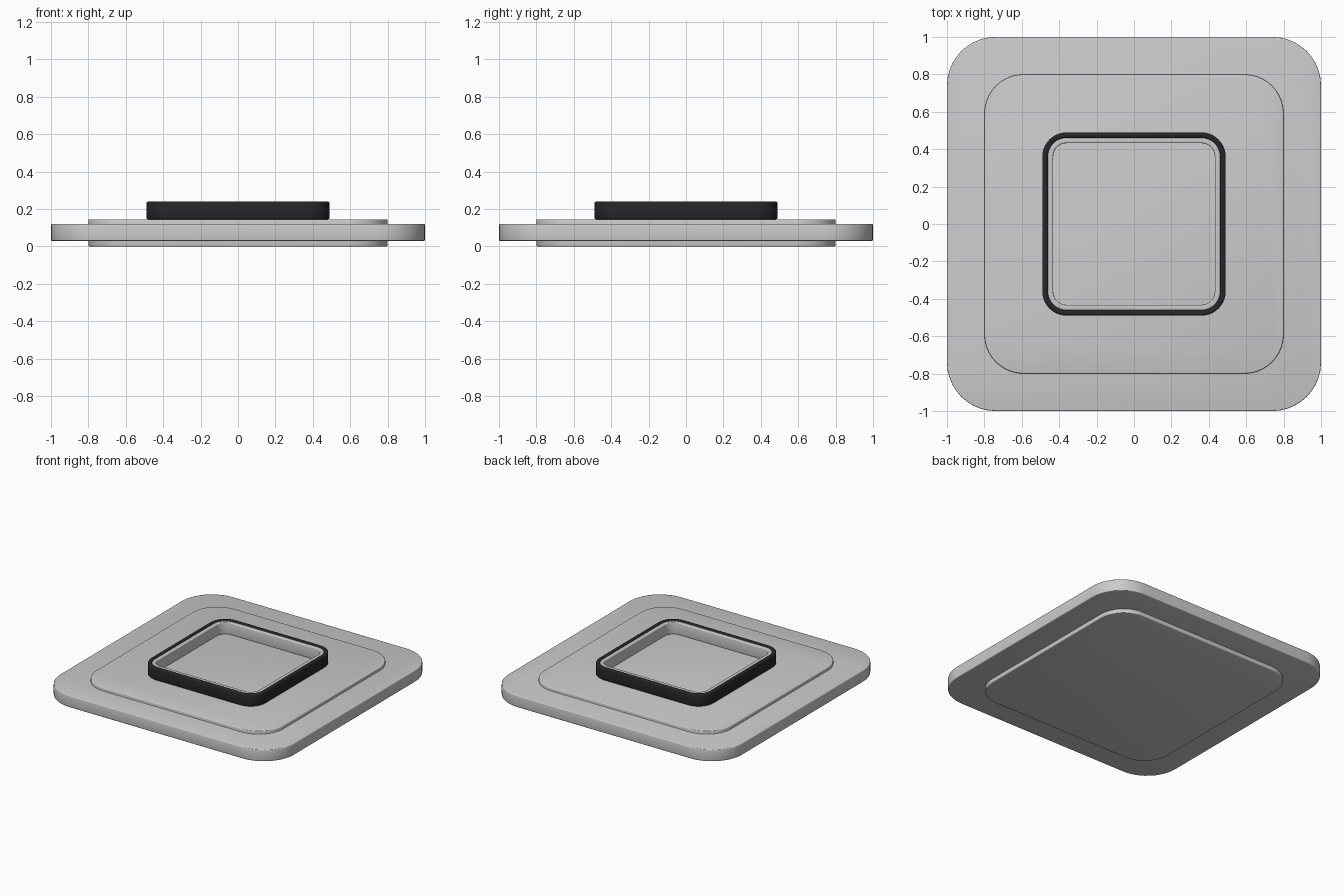
import bpy, bmesh, math

if "Cube" in bpy.data.objects:
    bpy.data.objects.remove(bpy.data.objects["Cube"])

SEG = 10  # segments per rounded corner


def outline(bm, half, r, z):
    """Ring of verts: rounded square of given half size and corner radius."""
    verts = []
    for k, (sx, sy) in enumerate(((1, 1), (-1, 1), (-1, -1), (1, -1))):
        for i in range(SEG + 1):
            a = math.pi / 2 * (k + i / SEG)
            verts.append(bm.verts.new((sx * (half - r) + r * math.cos(a),
                                       sy * (half - r) + r * math.sin(a), z)))
    return verts


def rounded_edges(half, r, z0, z1, b):
    """Outer wall sections from bottom to top with softened edges."""
    sections = []
    for cz, start in ((z0 + b, -90), (z1 - b, 0)):
        for i in range(4):
            a = math.radians(start + 30 * i)
            d = b * (1 - math.cos(a))
            sections.append((half - d, r - d, cz + b * math.sin(a)))
    return sections


def loft(name, sections, closed=False, color=None):
    """Skin the sections; cap both ends, or join them into a frame."""
    bm = bmesh.new()
    rings = [outline(bm, *s) for s in sections]
    pairs = list(zip(rings, rings[1:]))
    if closed:
        pairs.append((rings[-1], rings[0]))
    else:
        bm.faces.new(rings[0][::-1])
        bm.faces.new(rings[-1])
    n = len(rings[0])
    for lo, hi in pairs:
        for i in range(n):
            j = (i + 1) % n
            bm.faces.new((lo[i], lo[j], hi[j], hi[i]))
    bmesh.ops.recalc_face_normals(bm, faces=bm.faces)
    mesh = bpy.data.meshes.new(name)
    bm.to_mesh(mesh)
    bm.free()
    ob = bpy.data.objects.new(name, mesh)
    bpy.context.collection.objects.link(ob)
    if color:
        mat = bpy.data.materials.new(name + "_material")
        mat.diffuse_color = (*color, 1)
        mat.use_nodes = True
        mat.node_tree.nodes["Principled BSDF"].inputs["Base Color"].default_value = mat.diffuse_color
        mesh.materials.append(mat)
    bpy.ops.object.select_all(action='DESELECT')
    ob.select_set(True)
    bpy.context.view_layer.objects.active = ob
    bpy.ops.object.shade_smooth_by_angle(angle=math.radians(35))
    return ob


def frame(name, half, r, width, z0, z1, b, color=None):
    """Square frame with softened top and bottom edges."""
    outer = rounded_edges(half, r, z0, z1, b)
    inner = [(2 * half - width - h, 2 * r - width - q, z)
             for h, q, z in reversed(outer)]
    loft(name, outer + inner, True, color)


# Wide plate and the thicker, narrower core showing above and below it
loft("base_plate", rounded_edges(1.0, 0.26, 0.03, 0.12, 0.006))
loft("core_pad", rounded_edges(0.8, 0.21, 0.0, 0.145, 0.006),
     color=(0.52, 0.52, 0.52))

# Dark raised frame with a lighter inner lining
frame("outer_frame", 0.49, 0.13, 0.03, 0.145, 0.24, 0.01, (0.02, 0.02, 0.02))
frame("inner_lining", 0.462, 0.102, 0.03, 0.143, 0.235, 0.006)
